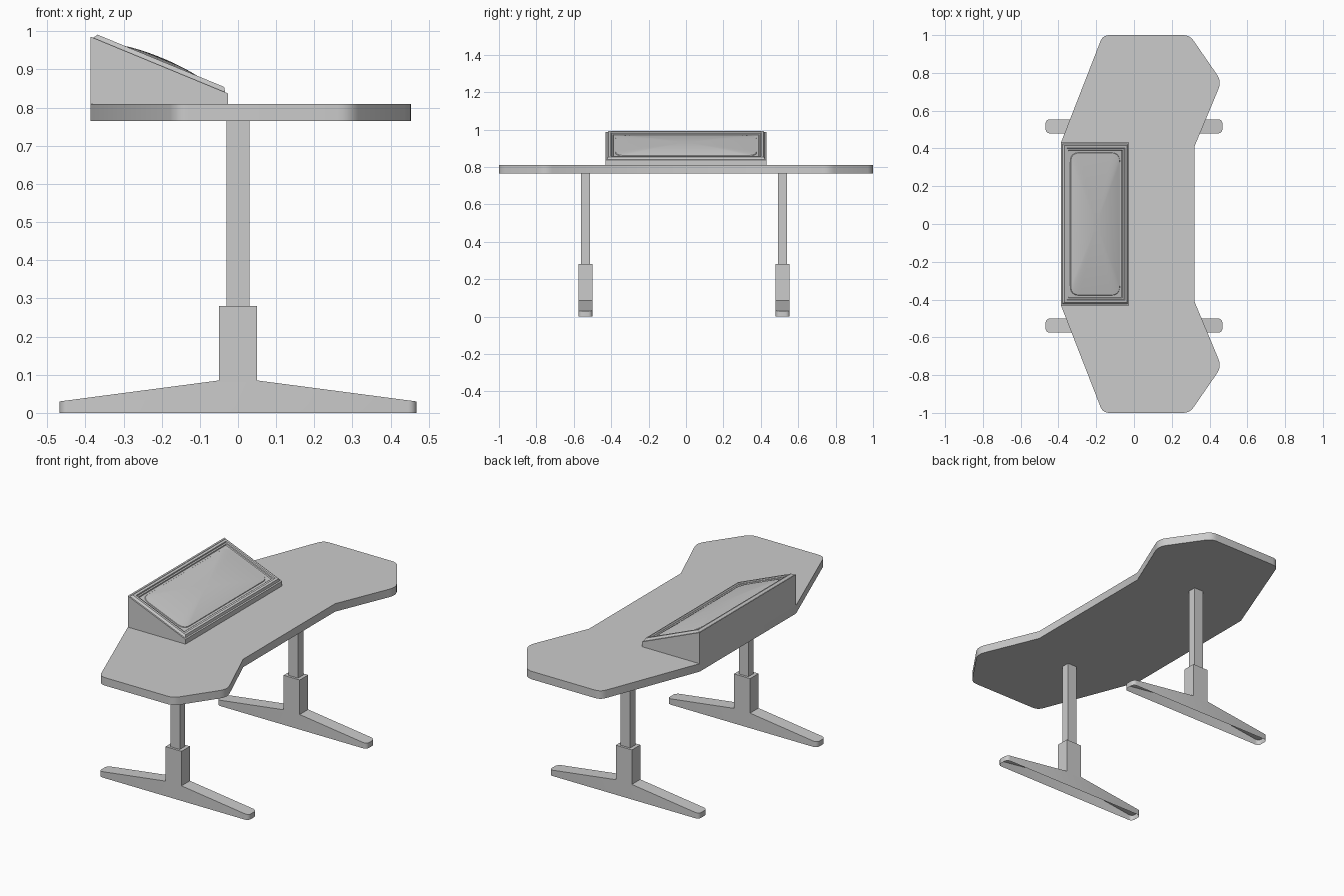
import bpy, bmesh, math
from mathutils import Vector

if "Cube" in bpy.data.objects:
    bpy.data.objects.remove(bpy.data.objects["Cube"])


def finish(name, bm, smooth=False):
    bmesh.ops.remove_doubles(bm, verts=bm.verts, dist=1e-5)
    mesh = bpy.data.meshes.new(name)
    bm.to_mesh(mesh)
    bm.free()
    obj = bpy.data.objects.new(name, mesh)
    bpy.context.collection.objects.link(obj)
    if smooth:
        bpy.ops.object.select_all(action='DESELECT')
        obj.select_set(True)
        bpy.context.view_layer.objects.active = obj
        bpy.ops.object.shade_smooth_by_angle(angle=math.radians(28))
    return obj


def prism(points, offset):
    """Closed solid from a flat outline pushed along offset."""
    bm = bmesh.new()
    face = bm.faces.new([bm.verts.new(p) for p in points])
    ext = bmesh.ops.extrude_face_region(bm, geom=[face], use_keep_orig=True)
    moved = [g for g in ext["geom"] if isinstance(g, bmesh.types.BMVert)]
    bmesh.ops.translate(bm, verts=moved, vec=offset)
    bmesh.ops.recalc_face_normals(bm, faces=bm.faces)
    return bm


def rounded(corners, steps=5):
    """Outline from (x, y, trim) corners, each rounded with a small curve."""
    out = []
    for i, (x, y, d) in enumerate(corners):
        c = Vector((x, y))
        if d == 0:
            out.append(c)
            continue
        a = c + (Vector(corners[i - 1][:2]) - c).normalized() * d
        b = c + (Vector(corners[(i + 1) % len(corners)][:2]) - c).normalized() * d
        for k in range(steps + 1):
            t = k / steps
            out.append(a * (1 - t) ** 2 + c * 2 * t * (1 - t) + b * t * t)
    return out


# Desk top: half outline mirrored across y
half = [(0.32, 0.41, 0), (0.464, 0.755, 0.045), (0.295, 1.0, 0.035),
        (-0.165, 1.0, 0.035), (-0.387, 0.43, 0)]
outline = rounded(half + [(x, -y, d) for x, y, d in reversed(half)])
finish("desk_top", prism([(p.x, p.y, 0.765) for p in outline], (0, 0, 0.045)), True)

# Legs: T-shaped foot with sleeve, open underneath, and a lifting column
right = [(0.468, 0), (0.468, 0.03), (0.05, 0.085), (0.05, 0.28)]
tee = right + [(-x, z) for x, z in reversed(right)]
for side, y in (("near", -0.538), ("far", 0.517)):
    bm = prism([(x, y - 0.0375, z) for x, z in tee], (0, 0.075, 0))
    ends = [e for e in bm.edges
            if all(abs(v.co.x) > 0.46 for v in e.verts)
            and abs(e.verts[0].co.z - e.verts[1].co.z) > 0.01]
    bmesh.ops.bevel(bm, geom=ends, offset=0.022, segments=4, profile=0.5, affect='EDGES')
    bm.normal_update()
    base = [f for f in bm.faces if f.calc_center_median().z < 0.001]
    bmesh.ops.delete(bm, geom=base, context='FACES_ONLY')
    finish(side + "_foot", bm, True)
    rect = [(sx * 0.03, y + sy * 0.024, 0.27) for sx, sy in ((-1, -1), (1, -1), (1, 1), (-1, 1))]
    finish(side + "_column", prism(rect, (0, 0, 0.495)))

# Console: sloped wedge whose top carries the frame
BACK, FRONT, HALF_Y = (-0.387, 0.986), (-0.026, 0.837), 0.431
wedge = [(BACK[0], 0.81), (FRONT[0], 0.81), FRONT, BACK]
finish("console_body", prism([(x, -HALF_Y, z) for x, z in wedge], (0, 2 * HALF_Y, 0)))

# Axes of the sloped face
center = Vector(((BACK[0] + FRONT[0]) / 2, 0, (BACK[1] + FRONT[1]) / 2))
down = Vector((FRONT[0] - BACK[0], 0, FRONT[1] - BACK[1]))
half_u = down.length / 2
down.normalize()
normal = Vector((-down.z, 0, down.x))


def slope_loop(bm, inset, height, trim, scale=1.0):
    a, b = (half_u - inset) * scale, (HALF_Y - inset) * scale
    t = trim * scale
    pts = rounded([(a, -b, t), (a, b, t), (-a, b, t), (-a, -b, t)], 6)
    return [bm.verts.new(center + down * p.x + Vector((0, p.y, 0)) + normal * height)
            for p in pts]


def loft(bm, loops, cap=False):
    for lo, hi in zip(loops, loops[1:]):
        n = len(lo)
        for i in range(n):
            bm.faces.new((lo[i], lo[(i + 1) % n], hi[(i + 1) % n], hi[i]))
    if cap:
        bm.faces.new(loops[-1])


# Stepped screen frame
bm = bmesh.new()
loft(bm, [slope_loop(bm, *s) for s in (
    (0.008, 0.000, 0.001), (0.016, 0.012, 0.001), (0.029, 0.012, 0.001),
    (0.032, 0.006, 0.001), (0.040, 0.006, 0.002), (0.043, 0.001, 0.004),
    (0.058, 0.001, 0.035))])
finish("screen_frame", bm, True)

# Bulging screen glass
bm = bmesh.new()
loops = [slope_loop(bm, 0.053, 0.001, 0.05)]
for k in range(12):
    s = 1 - k / 12
    loops.append(slope_loop(bm, 0.055, 0.004 + 0.016 * (1 - s ** 2.2), 0.05, s))
loft(bm, loops, cap=True)
finish("screen_glass", bm, True)
